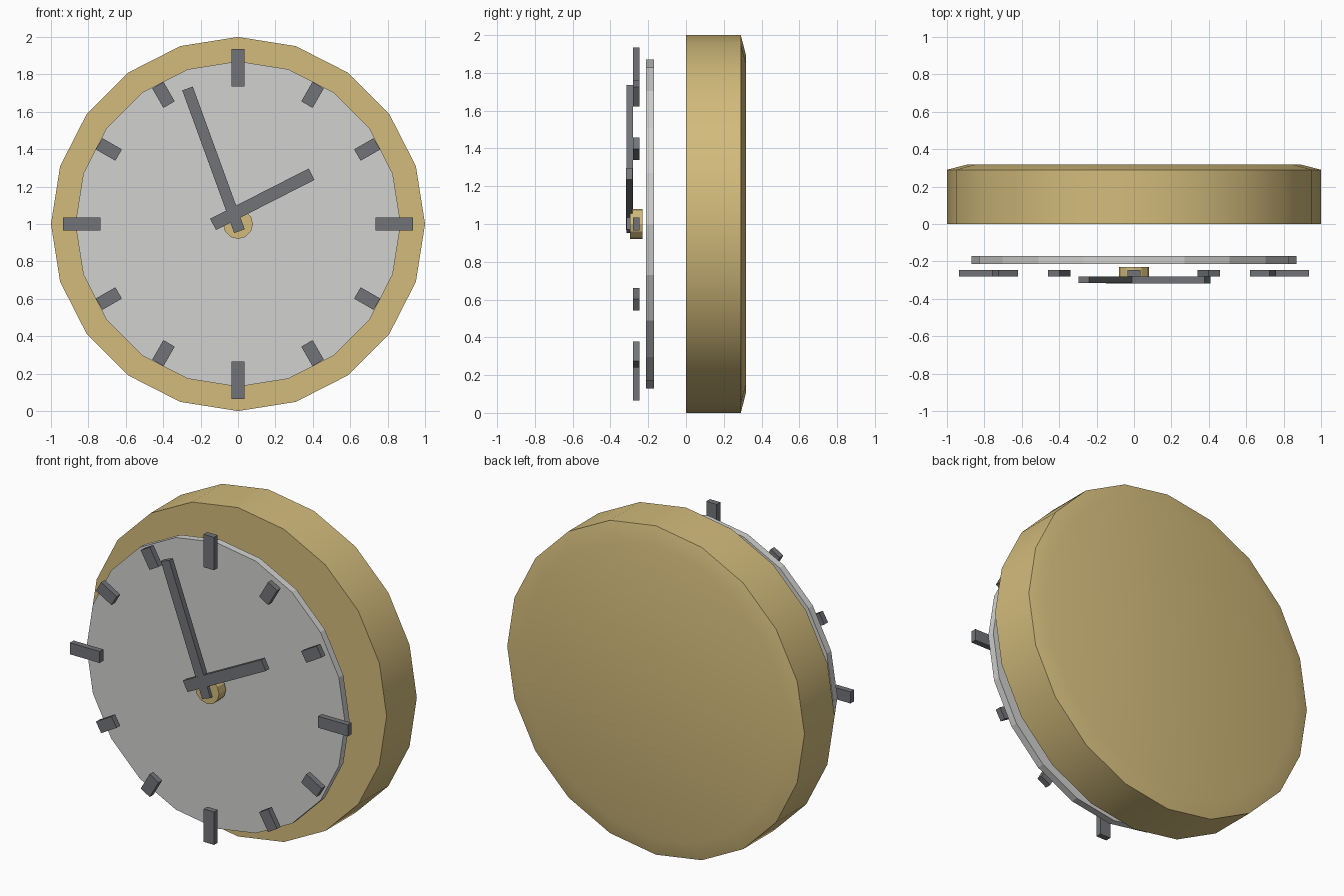
import bpy
import bmesh
from math import radians, sin, cos, pi
from mathutils import Matrix

cube = bpy.data.objects.get("Cube")
if cube:
    bpy.data.objects.remove(cube, do_unlink=True)


def material(name, rgb):
    mat = bpy.data.materials.new(name)
    mat.use_nodes = True
    color = (*rgb, 1)
    mat.diffuse_color = color
    mat.node_tree.nodes["Principled BSDF"].inputs["Base Color"].default_value = color
    return mat


gold = material("pale gold", (0.65, 0.50, 0.20))
pale = material("light grey", (0.64, 0.64, 0.63))
dark = material("dark grey", (0.165, 0.175, 0.19))


def finish(bm, name, mat):
    bmesh.ops.recalc_face_normals(bm, faces=bm.faces)
    mesh = bpy.data.meshes.new(name)
    bm.to_mesh(mesh)
    bm.free()
    mesh.materials.append(mat)
    obj = bpy.data.objects.new(name, mesh)
    bpy.context.collection.objects.link(obj)
    return obj


def disc(name, mat, sides, profile):
    """Closed disc along y, from (radius, y) rings, with a corner at the top."""
    bm = bmesh.new()
    rings = []
    for r, y in profile:
        angles = [2 * pi * i / sides for i in range(sides)]
        rings.append([bm.verts.new((r * sin(a), y, 1 + r * cos(a))) for a in angles])
    for a, b in zip(rings, rings[1:]):
        for i in range(sides):
            j = (i + 1) % sides
            bm.faces.new((a[i], a[j], b[j], b[i]))
    bm.faces.new(rings[0])
    bm.faces.new(rings[-1])
    return finish(bm, name, mat)


def bar(name, x, z, angle, width, length, y0, y1):
    """Dark bar in the dial plane; angle is clockwise from twelve o'clock."""
    bm = bmesh.new()
    bmesh.ops.create_cube(bm, size=1, matrix=Matrix.Diagonal((width, y1 - y0, length, 1)))
    obj = finish(bm, name, dark)
    obj.location = (x, (y0 + y1) / 2, z)
    obj.rotation_euler.y = radians(angle)
    return obj


# Case with a chamfered back, dial and centre hub
case = disc("case", gold, 20, [(1, 0), (1, 0.29), (0.895, 0.317)])
disc("dial", pale, 20, [(0.87, -0.213), (0.87, -0.17)])
disc("hub", gold, 12, [(0.08, -0.297), (0.08, -0.23)])

# Hour markers, longer at the quarters
for hour in range(12):
    quarter = hour % 3 == 0
    r, length = (0.835, 0.2) if quarter else (0.797, 0.12)
    a = radians(30 * hour)
    bar(f"hour_marker_{hour or 12}", r * sin(a), 1 + r * cos(a), 30 * hour,
        0.07, length, -0.28, -0.245)

# Hands
bar("minute_hand", -0.131, 1.343, -20, 0.06, 0.812, -0.316, -0.281)
bar("hour_hand", 0.13, 1.132, 63, 0.068, 0.591, -0.317, -0.282)

# Smooth case with sharp rims
bpy.ops.object.select_all(action='DESELECT')
case.select_set(True)
bpy.context.view_layer.objects.active = case
bpy.ops.object.shade_smooth_by_angle(angle=radians(30))
